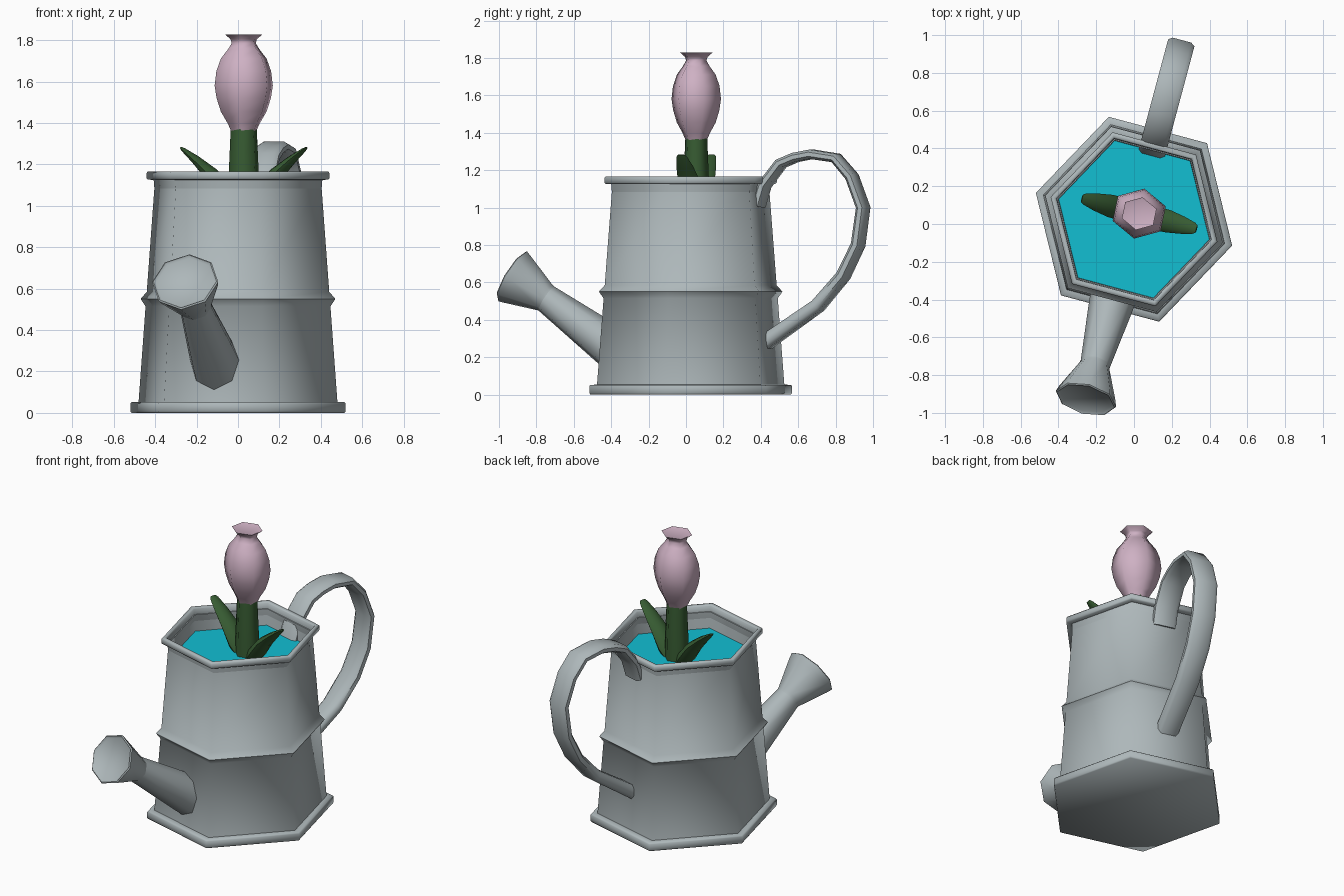
import bpy, bmesh, math
from mathutils import Matrix, Vector

if "Cube" in bpy.data.objects:
    bpy.data.objects.remove(bpy.data.objects["Cube"])

# The can is turned so the spout points front-left and the handle back-right
FRAME = Matrix.Translation((0, 0.025, 0)) @ Matrix.Rotation(math.radians(-15), 4, 'Z')


def material(name, rgb):
    m = bpy.data.materials.new(name)
    m.diffuse_color = (*rgb, 1)
    m.use_nodes = True
    m.node_tree.nodes["Principled BSDF"].inputs["Base Color"].default_value = m.diffuse_color
    return m


METAL = material("grey_metal", (0.42, 0.475, 0.49))
WATER = material("turquoise_water", (0.006, 0.52, 0.65))
LEAF = material("dark_green", (0.038, 0.105, 0.032))
PETAL = material("pale_pink", (0.62, 0.44, 0.55))


def loft(name, rings, mat, angle, cap_start=True, cap_end=True):
    """Skin a list of closed rings of points into one object."""
    bm = bmesh.new()
    loops = [[bm.verts.new(FRAME @ Vector(p)) for p in r] for r in rings]
    n = len(loops[0])
    for a, b in zip(loops, loops[1:]):
        for i in range(n):
            j = (i + 1) % n
            bm.faces.new((a[i], a[j], b[j], b[i]))
    if cap_start:
        bm.faces.new(loops[0])
    if cap_end:
        bm.faces.new(loops[-1])
    bmesh.ops.recalc_face_normals(bm, faces=bm.faces)
    me = bpy.data.meshes.new(name)
    bm.to_mesh(me)
    bm.free()
    me.materials.append(mat)
    me.shade_smooth()
    me.set_sharp_from_angle(angle=math.radians(angle))
    ob = bpy.data.objects.new(name, me)
    bpy.context.collection.objects.link(ob)
    return ob


def lathe(name, profile, mat, phase=0, sy=1.0, centre=(0, 0), angle=65, **caps):
    """Six-sided turned shape from (radius, z) points."""
    angles = [math.radians(phase + 60 * i) for i in range(6)]
    rings = [[(centre[0] + r * math.cos(a), centre[1] + sy * r * math.sin(a), z)
              for a in angles] for r, z in profile]
    return loft(name, rings, mat, angle, **caps)


def sweep(name, path, section, direction, mat, origin=(0, 0), axis=None, angle=50):
    """Sweep a section along (distance, z, half width, half thickness) points
    lying in the vertical plane through a horizontal direction."""
    d = Vector((*direction, 0))
    side = Vector((-d.y, d.x, 0))
    o = Vector((*origin, 0))
    rings = []
    for i, (a, z, w, h) in enumerate(path):
        p, q = path[max(i - 1, 0)], path[min(i + 1, len(path) - 1)]
        t = Vector(axis or (q[0] - p[0], q[1] - p[1])).normalized()
        n = d * -t.y + Vector((0, 0, t.x))
        c = o + d * a + Vector((0, 0, z))
        rings.append([c + side * u * w + n * v * h for u, v in section])
    return loft(name, rings, mat, angle)


OCTAGON = [(math.cos(i * math.pi / 4), math.sin(i * math.pi / 4)) for i in range(8)]
STRAP = [(1, .45), (.7, 1), (-.7, 1), (-1, .45), (-1, -.45), (-.7, -1), (.7, -1), (1, -.45)]

# Can body with foot, middle ridge, rolled rim and inner wall
lathe("can_body", [
    (.532, 0), (.538, .008), (.538, .045), (.532, .052), (.497, .053),
    (.462, .515), (.487, .55), (.456, .585), (.415, 1.125),
    (.450, 1.126), (.457, 1.133), (.457, 1.158), (.450, 1.166),
    (.432, 1.166), (.425, 1.158), (.422, 1.13), (.412, 1.01)],
    METAL, sy=1.05, cap_end=False)

# Water surface
lathe("water", [(.413, 1.005), (.413, 1.02)], WATER, sy=1.05, angle=30)

# Arched handle at the back
sweep("handle", [
    (.375, 1.01, .072, .028), (.410, 1.12, .072, .027), (.50, 1.235, .072, .026),
    (.58, 1.268, .072, .025), (.67, 1.285, .072, .025), (.805, 1.265, .072, .025),
    (.893, 1.165, .072, .026), (.955, 1.0, .072, .027), (.927, .80, .072, .028),
    (.845, .635, .072, .030), (.705, .475, .070, .034), (.41, .275, .066, .040)],
    STRAP, (0, 1), METAL)

# Tapered spout and flared rose at the front
sweep("spout", [(.36, .20, .130, .125), (.50, .30, .115, .110), (.805, .518, .078, .077)],
      OCTAGON, (0, -1), METAL)
sweep("spout_rose", [
    (.79, .508, .078, .077), (.805, .518, .082, .079), (.955, .613, .155, .143),
    (.985, .632, .165, .155), (.990, .635, .158, .148), (.980, .629, .146, .137)],
    OCTAGON, (0, -1), METAL, axis=(.86, .51))

# Flower standing in the water
CENTRE = (.019, .036)
lathe("flower_stem", [(.078, 1.0), (.076, 1.15), (.066, 1.37)], LEAF,
      phase=30, sy=.92, centre=CENTRE)
lathe("flower_bud", [
    (.062, 1.355), (.070, 1.372), (.084, 1.40), (.118, 1.455), (.140, 1.52), (.150, 1.58),
    (.141, 1.65), (.118, 1.71), (.080, 1.757), (.062, 1.785), (.068, 1.805),
    (.098, 1.828), (.090, 1.825)],
    PETAL, phase=33, sy=.90, centre=CENTRE)

# Pair of leaves either side of the stem
for label, sx in (("left", -1), ("right", 1)):
    sweep(f"leaf_{label}", [
        (.04, 1.0, .045, .035), (.09, 1.06, .062, .045), (.16, 1.15, .060, .036),
        (.24, 1.222, .046, .022), (.30, 1.27, .030, .010), (.314, 1.281, .020, .004)],
        OCTAGON, (sx, 0), LEAF, origin=CENTRE)
